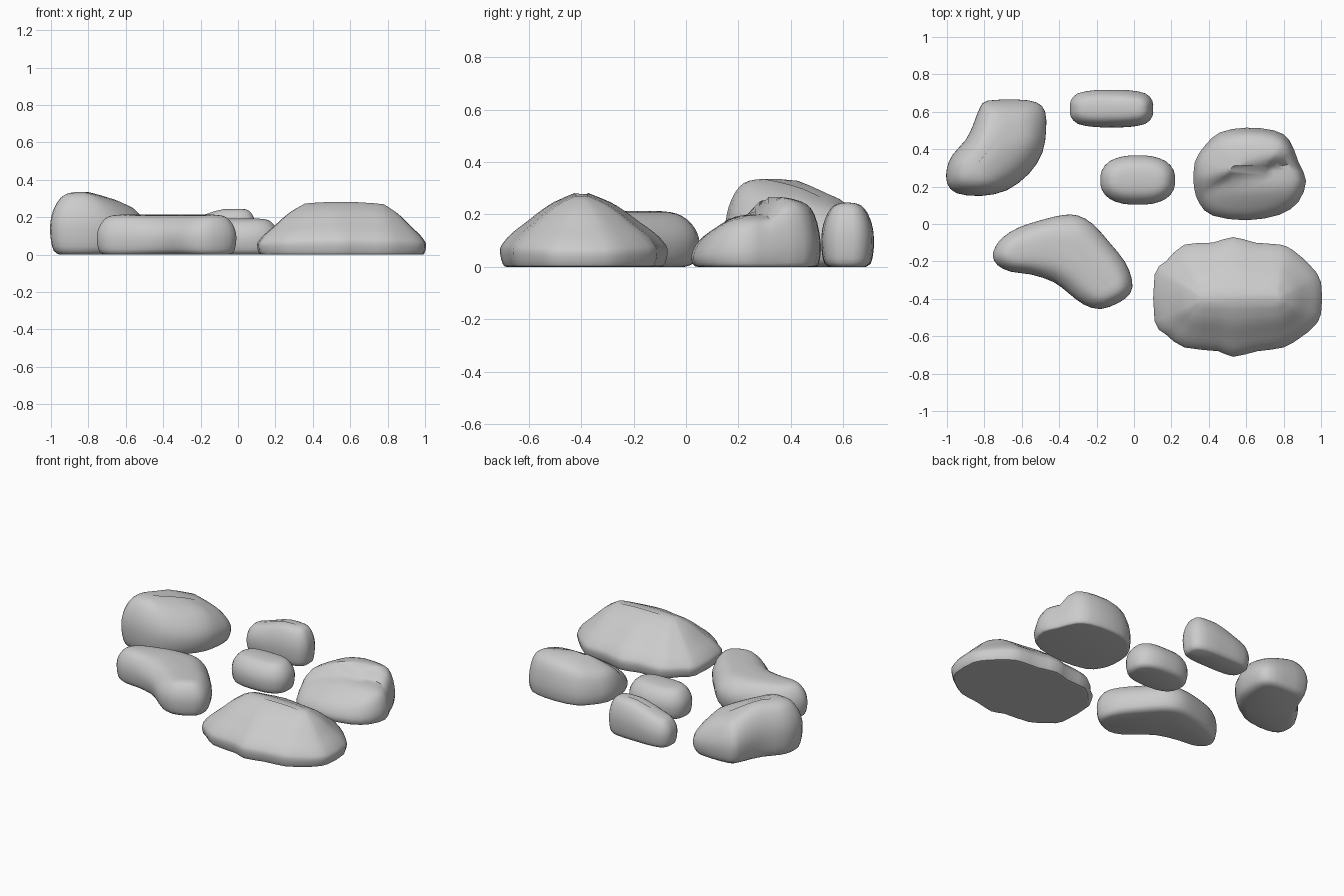
import bpy, bmesh, math
from mathutils import Vector

if "Cube" in bpy.data.objects:
    bpy.data.objects.remove(bpy.data.objects["Cube"])


def smooth(pts, n, closed):
    """Catmull-Rom resampling of a 2D point list."""
    P = [Vector(p) for p in pts]
    m = len(P)
    get = (lambda i: P[i % m]) if closed else (lambda i: P[max(0, min(m - 1, i))])
    out = []
    for i in range(m if closed else m - 1):
        a, b, c, d = (get(i + k) for k in (-1, 0, 1, 2))
        for k in range(n):
            t = k / n
            out.append(0.5 * (2 * b + (c - a) * t + (2 * a - 5 * b + 4 * c - d) * t * t
                              + (3 * b - a - 3 * c + d) * t ** 3))
    return out if closed else out + [P[-1]]


def nearest(p, spine):
    """Closest point to p on the spine polyline."""
    best = None
    for a, b in zip(spine, spine[1:]):
        a, b = Vector(a), Vector(b)
        t = max(0, min(1, (p - a).dot(b - a) / (b - a).length_squared))
        q = a.lerp(b, t)
        if best is None or (q - p).length < (best - p).length:
            best = q
    return best


def step(t):
    t = max(0, min(1, t))
    return t * t * (3 - 2 * t)


def oval(cx, cy, rx, ry, power, n=16):
    pts = []
    for i in range(n):
        c, s = math.cos(2 * math.pi * i / n), math.sin(2 * math.pi * i / n)
        k = (abs(c) ** power + abs(s) ** power) ** (-1 / power)
        pts.append((cx + rx * c * k, cy + ry * s * k))
    return pts


def stone(name, outline, spine, profile, height):
    """Rings of the plan outline shrink towards the spine; profile = (scale, height share)."""
    bm = bmesh.new()
    edge = smooth(outline, 2, True)
    rings = []
    for s, f in smooth(profile, 2, False):
        ring = []
        for p in edge:
            q = nearest(p, spine).lerp(p, s)
            ring.append(bm.verts.new((q.x, q.y, max(0, f * height(q.x, q.y)))))
        rings.append(ring)
    n = len(edge)
    for a, b in zip(rings, rings[1:]):
        for i in range(n):
            j = (i + 1) % n
            bm.faces.new((a[i], a[j], b[j], b[i]))
    bm.faces.new(rings[0])
    bm.faces.new(rings[-1])
    bmesh.ops.recalc_face_normals(bm, faces=bm.faces)
    me = bpy.data.meshes.new(name)
    bm.to_mesh(me)
    bm.free()
    ob = bpy.data.objects.new(name, me)
    bpy.context.collection.objects.link(ob)
    bpy.ops.object.select_all(action='DESELECT')
    ob.select_set(True)
    bpy.context.view_layer.objects.active = ob
    bpy.ops.object.shade_smooth_by_angle(angle=math.radians(40))


ROUND = [(.1, 1), (.4, .98), (.65, .91), (.85, .76), (.96, .6), (1, .43), (.97, .22), (.88, .06), (.7, 0)]
FLAT = [(.1, 1), (.4, .98), (.65, .93), (.83, .83), (.94, .62), (1, .32), (.985, .12), (.95, .02), (.9, 0)]
DOME = [(.08, 1), (.33, .88), (.5, .76), (.66, .62), (.85, .46), (.95, .34), (1, .24), (.985, .1), (.95, .01), (.9, 0)]

# large domed slab, front right
stone("large_front_stone",
      [(.11, -.27), (.11, -.52), (.17, -.59), (.27, -.66), (.45, -.68), (.53, -.71), (.66, -.68),
       (.8, -.66), (.9, -.6), (.96, -.55), (1, -.48), (1, -.31), (.94, -.22), (.85, -.14),
       (.78, -.11), (.65, -.1), (.53, -.07), (.42, -.1), (.27, -.11), (.17, -.2)],
      [(.38, -.4), (.76, -.4)], DOME, lambda x, y: .282 - .25 * (x - .55) ** 2)

# stepped stone, back right
def stepped(x, y):
    low = .13 + .07 * step((y - .02) / .2)
    ledge = .2 + .325 * (x - .47)
    return (low + .07 * step((y - ledge) / .08)) * (1 - .22 * step((.62 - x) / .3))

stone("stepped_back_stone",
      [(.32, .2), (.325, .33), (.38, .42), (.46, .49), (.6, .515), (.75, .5), (.83, .45), (.88, .33),
       (.92, .23), (.88, .12), (.78, .05), (.6, .02), (.42, .045), (.35, .11)],
      [(.54, .29), (.7, .29)], FLAT, stepped)

# tall stone, back left
stone("tall_left_stone",
      [(-1, .3), (-1, .22), (-.95, .165), (-.82, .15), (-.68, .18), (-.56, .27), (-.49, .38),
       (-.47, .5), (-.475, .6), (-.52, .65), (-.62, .665), (-.78, .66), (-.825, .62), (-.86, .53),
       (-.9, .45), (-.97, .37)],
      [(-.84, .3), (-.75, .4), (-.66, .52)], ROUND,
      lambda x, y: .335 - .28 * max(0, x + .8) - .3 * max(0, y - .43))

# kidney-shaped stone, front left
stone("kidney_stone",
      [(-.755, -.17), (-.74, -.12), (-.7, -.07), (-.62, -.02), (-.5, .02), (-.38, .048), (-.3, .045),
       (-.22, 0), (-.13, -.1), (-.05, -.2), (-.01, -.3), (-.02, -.37), (-.08, -.42), (-.18, -.455),
       (-.27, -.43), (-.35, -.37), (-.43, -.31), (-.55, -.27), (-.66, -.255), (-.73, -.22)],
      [(-.62, -.15), (-.48, -.12), (-.33, -.14), (-.2, -.26), (-.14, -.33)], ROUND, lambda x, y: .213)

# two small pebbles
stone("small_back_pebble", oval(-.12, .617, .222, .1, 3.4), [(-.24, .617), (.01, .617)], ROUND,
      lambda x, y: .245 - .06 * step((-.05 - x) / .25))
stone("small_middle_pebble", oval(.02, .235, .2, .132, 2.5), [(-.06, .235), (.1, .235)], ROUND,
      lambda x, y: .192)
